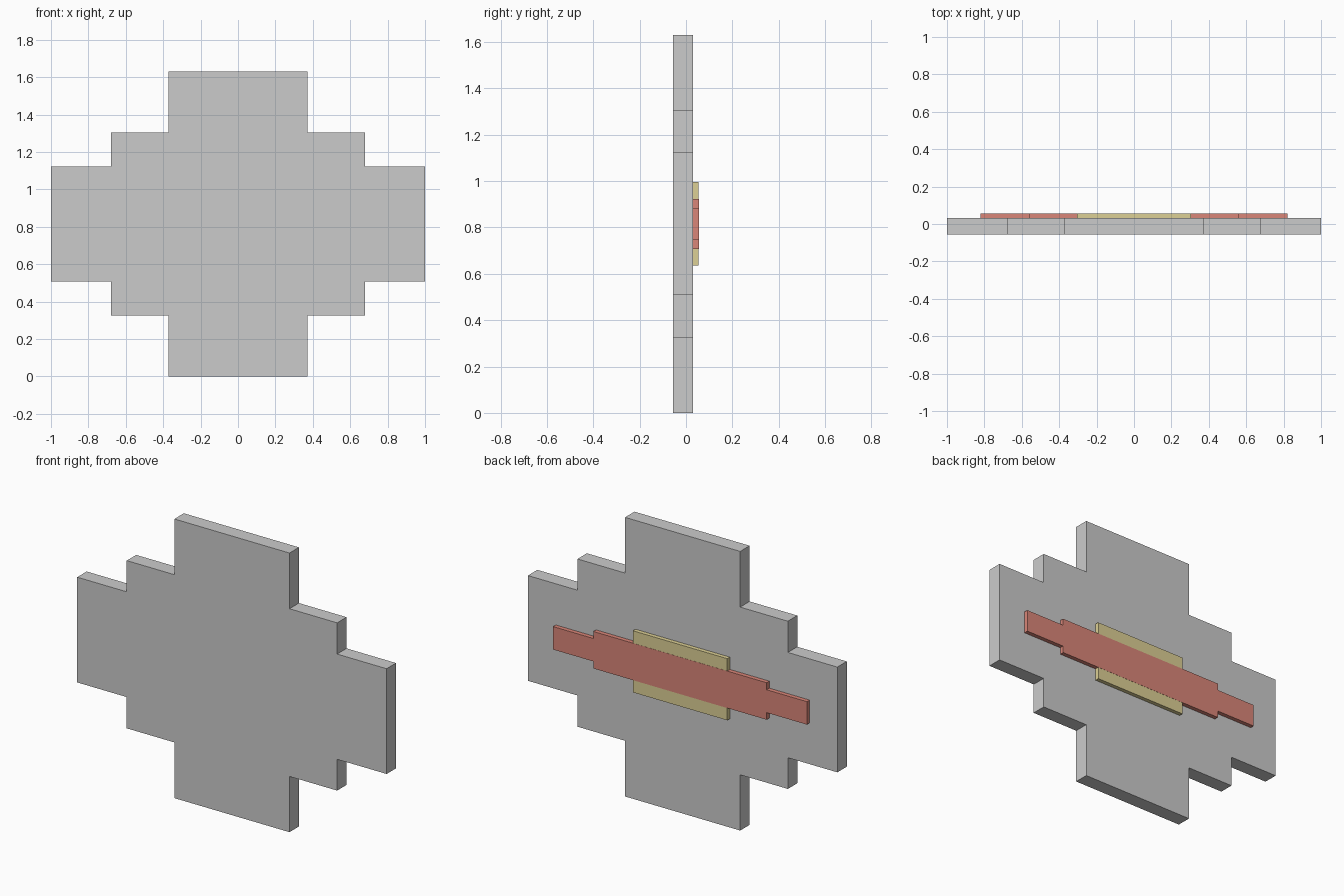
import bpy, bmesh

if "Cube" in bpy.data.objects:
    bpy.data.objects.remove(bpy.data.objects["Cube"])

CZ = 0.8155  # height of the centre line


def material(name, rgb):
    m = bpy.data.materials.new(name)
    m.diffuse_color = (*rgb, 1)
    m.use_nodes = True
    m.node_tree.nodes["Principled BSDF"].inputs["Base Color"].default_value = m.diffuse_color
    return m


def stepped_panel(name, steps, y0, y1, mat=None):
    """Extrude a doubly symmetric stepped outline; steps = (half width, half height), narrow to wide."""
    quad = []  # one quadrant, from the top round to the side
    for i, (x, z) in enumerate(steps):
        if i:
            quad.append((steps[i - 1][0], z))
        quad.append((x, z))
    right = quad + [(x, -z) for x, z in reversed(quad)]
    outline = right + [(-x, z) for x, z in reversed(right)]

    bm = bmesh.new()
    face = bm.faces.new([bm.verts.new((x, y0, CZ + z)) for x, z in outline])
    ext = bmesh.ops.extrude_face_region(bm, geom=[face])
    moved = [v for v in ext["geom"] if isinstance(v, bmesh.types.BMVert)]
    bmesh.ops.translate(bm, verts=moved, vec=(0, y1 - y0, 0))
    bmesh.ops.recalc_face_normals(bm, faces=bm.faces)

    me = bpy.data.meshes.new(name)
    bm.to_mesh(me)
    bm.free()
    if mat:
        me.materials.append(mat)
    ob = bpy.data.objects.new(name, me)
    bpy.context.collection.objects.link(ob)
    return ob


red = material("red", (0.70, 0.24, 0.19))
yellow = material("yellow", (0.72, 0.63, 0.30))

# Large stepped plate
stepped_panel("plate", [(0.372, 0.8155), (0.68, 0.49), (1.0, 0.3075)], -0.056, 0.031)

# Yellow block on the back, behind the red strip
stepped_panel("yellow_backing", [(0.305, 0.18)], 0.031, 0.055, yellow)

# Red stepped strip, a hair proud so the faces do not clash
stepped_panel("red_strip", [(0.56, 0.108), (0.82, 0.067)], 0.031, 0.056, red)
